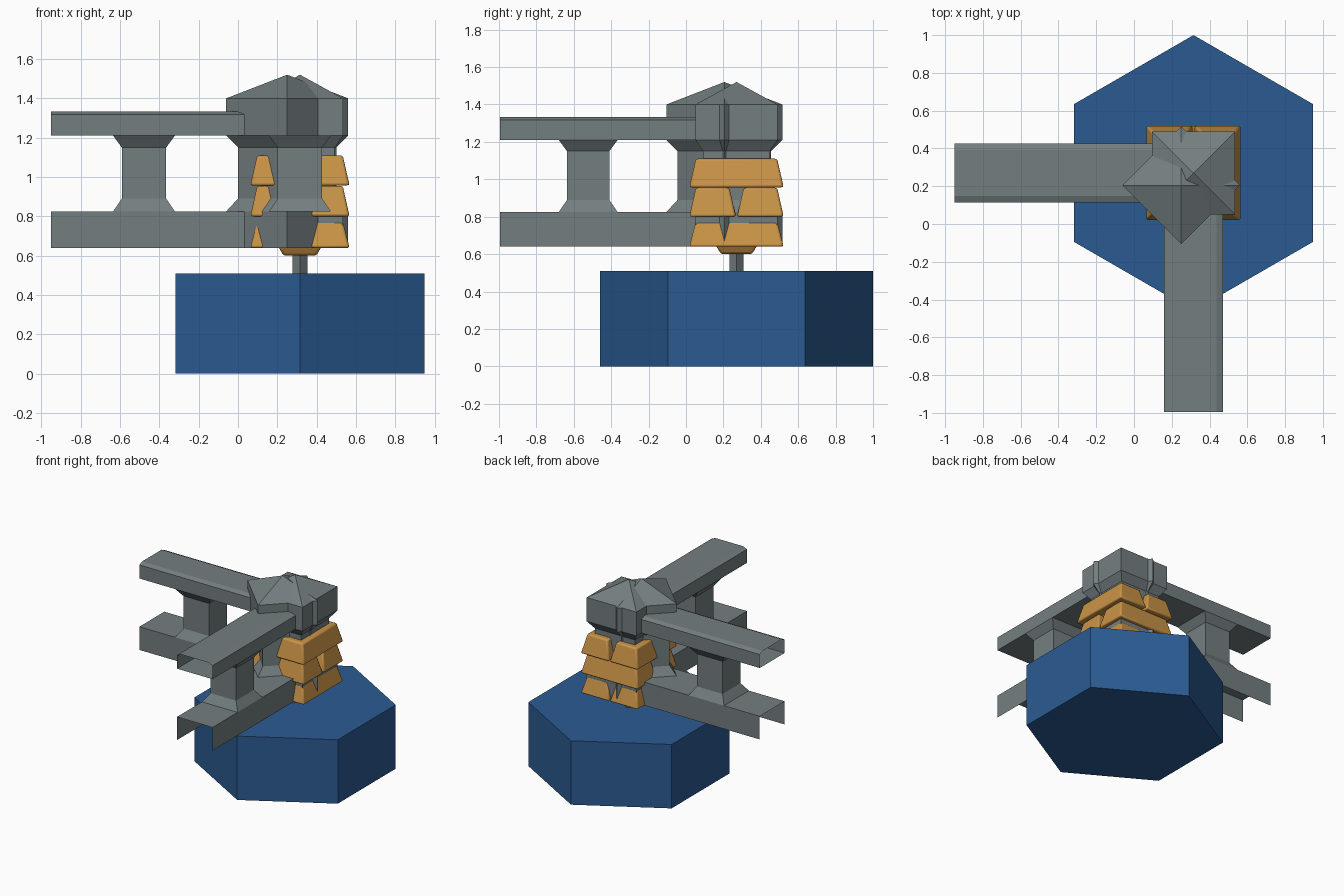
import bpy, bmesh, math
from mathutils import Matrix, Vector

if "Cube" in bpy.data.objects:
    bpy.data.objects.remove(bpy.data.objects["Cube"])

CX, CY = 0.315, 0.27      # tower centre
R2 = math.sqrt(2)


def mat(name, rgb):
    m = bpy.data.materials.new(name)
    m.diffuse_color = (*rgb, 1)
    m.use_nodes = True
    m.node_tree.nodes["Principled BSDF"].inputs["Base Color"].default_value = m.diffuse_color
    return m


STONE = mat("grey stone", (0.175, 0.21, 0.215))
WOOD = mat("warm ochre", (0.59, 0.295, 0.062))
BASE = mat("deep blue", (0.024, 0.105, 0.29))


def finish(bm, name, material):
    bmesh.ops.recalc_face_normals(bm, faces=bm.faces)
    me = bpy.data.meshes.new(name)
    bm.to_mesh(me)
    bm.free()
    me.materials.append(material)
    ob = bpy.data.objects.new(name, me)
    bpy.context.collection.objects.link(ob)
    return ob


def stack(name, material, centre, sides, start, rings):
    """Closed solid from (radius, z) rings; radius 0 makes an apex."""
    bm = bmesh.new()
    loops = []
    for r, z in rings:
        n = 1 if r == 0 else sides
        loops.append([bm.verts.new((centre[0] + r * math.cos(start + math.tau * i / sides),
                                    centre[1] + r * math.sin(start + math.tau * i / sides), z))
                      for i in range(n)])
    for a, b in zip(loops, loops[1:]):
        for i in range(sides):
            j = (i + 1) % sides
            if len(b) == 1:
                bm.faces.new((a[i], a[j], b[0]))
            else:
                bm.faces.new((a[i], a[j], b[j], b[i]))
    bm.faces.new(loops[0])
    if len(loops[-1]) > 1:
        bm.faces.new(loops[-1])
    return finish(bm, name, material)


def beam(name, section, closed, angle):
    """Open-ended thin shell extruded outward from the tower."""
    bm = bmesh.new()
    rows = [[bm.verts.new((u, v, z)) for v, z in section] for u in (0.1, 1.265)]
    n = len(section)
    for i in range(n if closed else n - 1):
        j = (i + 1) % n
        bm.faces.new((rows[0][i], rows[0][j], rows[1][j], rows[1][i]))
    bm.transform(Matrix.Translation((CX, CY, 0)) @ Matrix.Rotation(angle, 4, 'Z'))
    return finish(bm, name, STONE)


def brick(name, x0, x1, y0, y1, z0, z1, inset):
    """Tapered block with softened edges."""
    bm = bmesh.new()
    bmesh.ops.create_cube(bm, size=1)
    for v in bm.verts:
        top = v.co.z > 0
        d = inset if top == (inset > 0) else 0
        d = abs(d)
        v.co = Vector((x0 + d if v.co.x < 0 else x1 - d,
                       y0 + d if v.co.y < 0 else y1 - d,
                       z1 if top else z0))
    ob = finish(bm, name, WOOD)
    b = ob.modifiers.new("soft edges", 'BEVEL')
    b.width, b.segments = 0.012, 2
    bpy.ops.object.select_all(action='DESELECT')
    ob.select_set(True)
    bpy.context.view_layer.objects.active = ob
    bpy.ops.object.shade_smooth_by_angle(angle=math.radians(40))
    return ob


# Hexagonal plinth and the slim stem above it
stack("plinth", BASE, (CX, CY), 6, math.pi / 2, [(0.73, 0), (0.73, 0.51)])
stack("stem", STONE, (CX, CY), 4, 0, [(0.0375, 0.505), (0.0375, 0.66)])
brick("foot_block", CX - 0.113, CX + 0.113, CY - 0.113, CY + 0.113, 0.6, 0.65, -0.03)

# Two overlapping square posts, one turned by 45 degrees
post = [(0.31, 0.64), (0.31, 0.825), (0.25, 0.89), (0.25, 1.15),
        (0.31, 1.21), (0.31, 1.4), (0, 1.52)]
stack("square_post", STONE, (CX, CY), 4, math.pi / 4, post)
stack("turned_post", STONE, (0.25, 0.205), 4, 0, post)

# Brick courses, each split in two, alternating direction
H, G = 0.2525, 0.003
for k, (z0, z1) in enumerate([(0.64, 0.775), (0.8, 0.955), (0.957, 1.11)]):
    for s in (-1, 1):
        a, b = sorted((s * G, s * H))
        if k == 1:
            box = (CX - H, CX + H, CY + a, CY + b)
        else:
            box = (CX + a, CX + b, CY - H, CY + H)
        brick(f"brick_course_{k + 1}", *box, z0, z1, 0.035)

# Two railing arms, each with two beams and a flared baluster
upper = [(-0.157, 1.21), (0.157, 1.21), (0.157, 1.318), (0.122, 1.333),
         (-0.122, 1.333), (-0.157, 1.318)]
lower = [(-0.157, 0.64), (-0.157, 0.825), (0.157, 0.825), (0.157, 0.64)]
baluster = [(0.157 * R2, 0.825), (0.113 * R2, 0.89), (0.113 * R2, 1.15), (0.157 * R2, 1.21)]
for side, angle in (("left", math.pi), ("front", -math.pi / 2)):
    beam(side + "_upper_beam", upper, True, angle)
    beam(side + "_lower_beam", lower, False, angle)
    at = (CX + 0.793 * math.cos(angle), CY + 0.793 * math.sin(angle))
    stack(side + "_baluster", STONE, at, 4, math.pi / 4, baluster)
